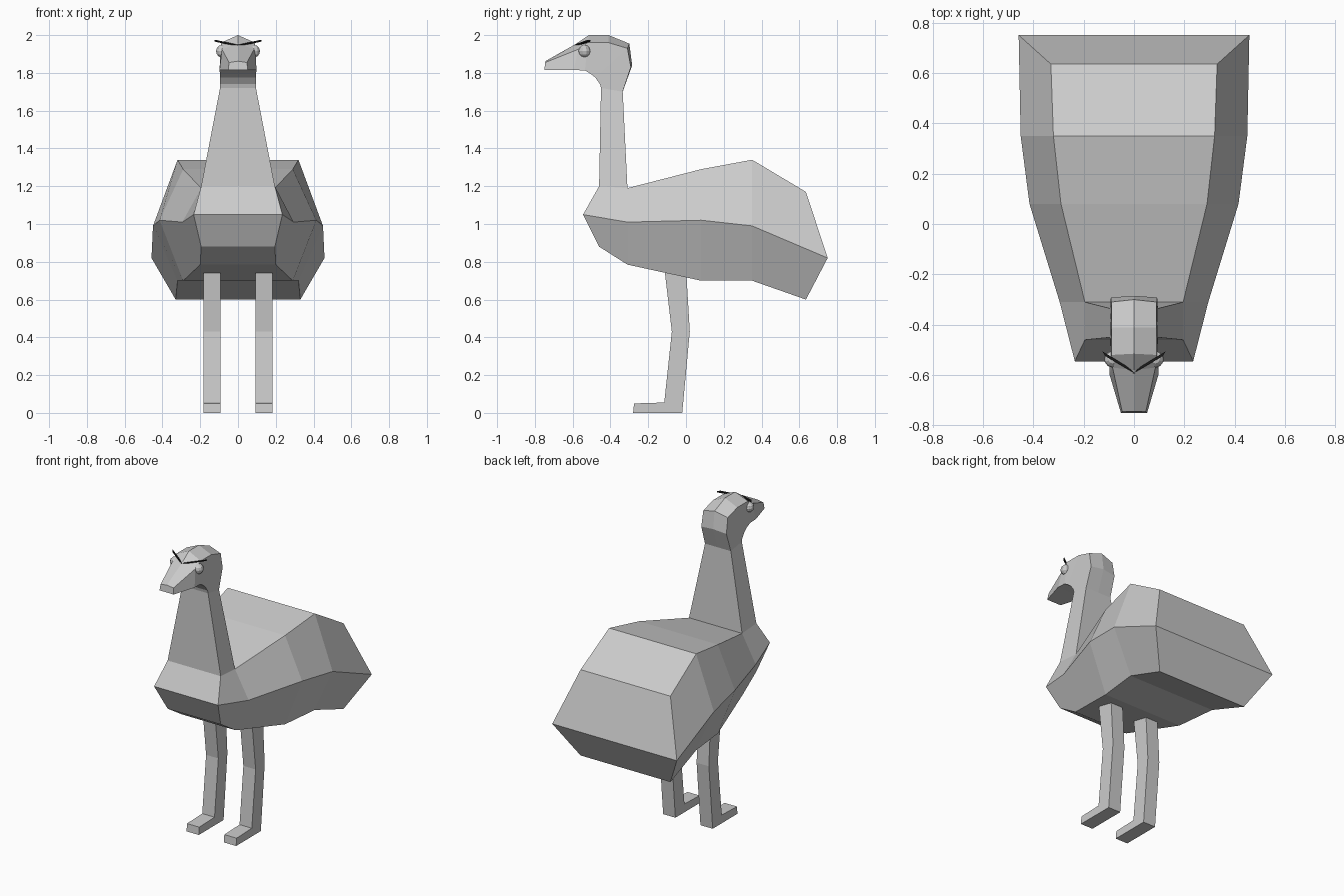
import bpy, bmesh
from mathutils import Vector

if "Cube" in bpy.data.objects:
    bpy.data.objects.remove(bpy.data.objects["Cube"])


def finish(name, bm):
    bmesh.ops.recalc_face_normals(bm, faces=bm.faces)
    mesh = bpy.data.meshes.new(name)
    bm.to_mesh(mesh)
    bm.free()
    obj = bpy.data.objects.new(name, mesh)
    bpy.context.collection.objects.link(obj)
    return obj


def loft(bm, rings):
    """Skin a list of closed rings with quads and return their vertices."""
    rows = [[bm.verts.new(p) for p in r] for r in rings]
    n = len(rows[0])
    for a, b in zip(rows, rows[1:]):
        for i in range(n):
            j = (i + 1) % n
            bm.faces.new((a[i], a[j], b[j], b[i]))
    return rows


def prism(name, profile, x0, x1):
    """Extrude a (y, z) outline along x."""
    bm = bmesh.new()
    rows = loft(bm, [[(x, y, z) for y, z in profile] for x in (x0, x1)])
    for r in rows:
        bm.faces.new(r)
    return finish(name, bm)


# Body: six-sided stations, each (half width, y, z) for top, middle, bottom
stations = [
    ((.195, -.46, 1.20), (.235, -.545, 1.05), (.195, -.46, .88)),
    ((.195, -.31, 1.19), (.295, -.31, 1.01), (.20, -.31, .785)),
    ((.29, .08, 1.29), (.415, .08, 1.02), (.29, .08, .70)),
    ((.32, .35, 1.34), (.45, .35, .99), (.32, .35, .70)),
    ((.33, .635, 1.17), (.458, .75, .82), (.33, .635, .60)),
]
bm = bmesh.new()
rows = loft(bm, [list(s) + [(-x, y, z) for x, y, z in reversed(s)] for s in stations])
for r in (rows[0], rows[-1]):
    bm.faces.new((r[0], r[1], r[4], r[5]))
    bm.faces.new((r[1], r[2], r[3], r[4]))
finish("body", bm)

# Neck and head: ridge (y, z), side edge (y, z, half width), underside (y, z, half width)
sections = [
    ((-.31, 1.19), (-.31, 1.19, .195), (-.46, 1.20, .195)),
    ((-.335, 1.70), (-.335, 1.70, .095), (-.45, 1.72, .095)),
    ((-.285, 1.84), (-.292, 1.83, .092), (-.455, 1.74, .095)),
    ((-.30, 1.955), (-.31, 1.93, .09), (-.48, 1.775, .095)),
    ((-.41, 2.0), (-.41, 1.96, .09), (-.505, 1.795, .095)),
    ((-.515, 2.0), (-.52, 1.96, .09), (-.535, 1.813, .098)),
    ((-.58, 1.955), (-.57, 1.925, .085), (-.595, 1.815, .098)),
    ((-.745, 1.862), (-.745, 1.855, .047), (-.75, 1.815, .052)),
]
bm = bmesh.new()
rings = []
for (ry, rz), (sy, sz, sx), (uy, uz, ux) in sections:
    rings.append([(0, ry, rz), (sx, sy, sz), (ux, uy, uz), (-ux, uy, uz), (-sx, sy, sz)])
rows = loft(bm, rings)
bm.faces.new(rows[-1])
finish("neck_and_head", bm)

# Legs with feet
leg = [(-.115, .77), (0, .77), (.02, .43), (-.02, 0), (-.28, 0),
       (-.275, .05), (-.115, .055), (-.075, .43)]

black = bpy.data.materials.new("brow_black")
black.diffuse_color = (.01, .01, .01, 1)
black.use_nodes = True
black.node_tree.nodes["Principled BSDF"].inputs["Base Color"].default_value = black.diffuse_color

for side, label in ((-1, "right"), (1, "left")):
    prism(label + "_leg", leg, side * .137 - .045, side * .137 + .045)

    # Eye
    bm = bmesh.new()
    bmesh.ops.create_uvsphere(bm, u_segments=10, v_segments=6, radius=.033)
    bmesh.ops.translate(bm, verts=bm.verts, vec=(side * .085, -.537, 1.915))
    finish(label + "_eye", bm)

    # Slanted brow strip
    bm = bmesh.new()
    ends = [(Vector((0, -.587, 1.944)), .008, .004), (Vector((side * .12, -.515, 1.97)), .011, .004)]
    across = Vector((side * .5, .86, 0))
    rows = loft(bm, [[p + across * u * w + Vector((0, 0, v * h))
                      for u, v in ((-1, -1), (1, -1), (1, 1), (-1, 1))] for p, w, h in ends])
    for r in rows:
        bm.faces.new(r)
    finish(label + "_brow", bm).data.materials.append(black)
